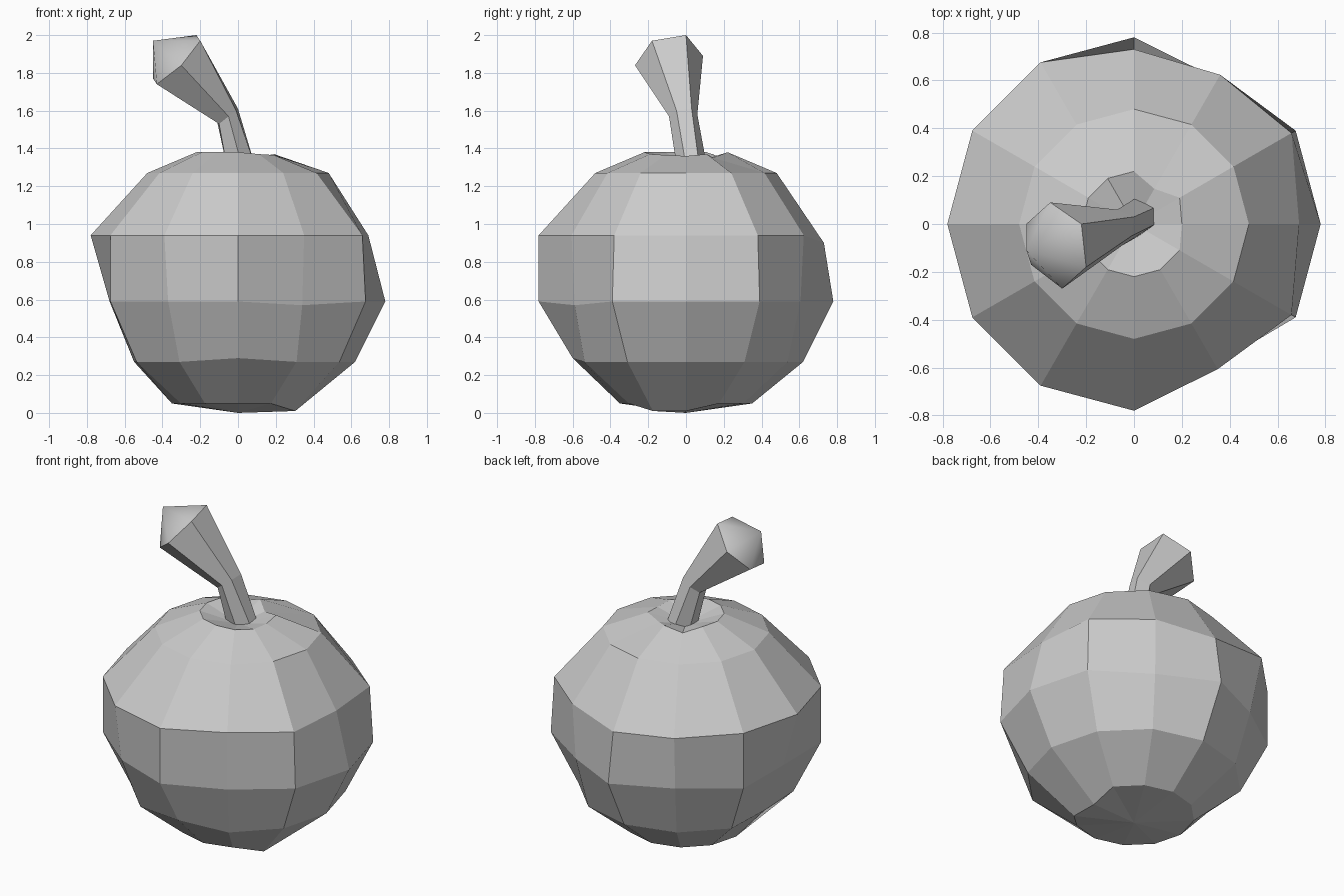
import bpy, bmesh
from math import sin, cos, pi
from mathutils import Vector

if "Cube" in bpy.data.objects:
    bpy.data.objects.remove(bpy.data.objects["Cube"])

N = 12


def ring(r, z, r_over={}, z_over={}):
    """Twelve-sided ring; single corners may be overridden to look hand carved."""
    pts = []
    for k in range(N):
        a = 2 * pi * k / N
        rr = r_over.get(k, r)
        pts.append(Vector((rr * cos(a), rr * sin(a), z_over.get(k, z))))
    return pts


def loft(name, rings, start=None, end=None, smooth_end=False):
    """Skin a stack of rings and close each end with a fan to one point."""
    bm = bmesh.new()
    rows = [[bm.verts.new(p) for p in r] for r in rings]
    n = len(rows[0])
    for a, b in zip(rows, rows[1:]):
        for i in range(n):
            j = (i + 1) % n
            bm.faces.new((a[i], a[j], b[j], b[i]))
    for row, tip in ((rows[0], start), (rows[-1], end)):
        if tip is None:
            continue
        c = bm.verts.new(tip)
        for i in range(n):
            f = bm.faces.new((row[i], row[(i + 1) % n], c))
            f.smooth = smooth_end and tip is end
    bmesh.ops.recalc_face_normals(bm, faces=bm.faces)
    me = bpy.data.meshes.new(name)
    bm.to_mesh(me)
    bm.free()
    ob = bpy.data.objects.new(name, me)
    bpy.context.collection.objects.link(ob)
    return ob


# Fruit body, bottom to top, with the stem hollow as the last fan
body = [
    ring(0.35, 0.05, {0: 0.30}, {0: 0.01, 11: 0.01}),
    ring(0.62, 0.27, {6: 0.55, 9: 0.60}, {9: 0.29}),
    ring(0.78, 0.59, {2: 0.70, 4: 0.71, 6: 0.68, 8: 0.74, 10: 0.68}, {10: 0.57}),
    ring(0.78, 0.94, {0: 0.69, 1: 0.76, 2: 0.72, 3: 0.73, 10: 0.70, 11: 0.76}, {3: 0.90}),
    ring(0.48, 1.27),
    ring(0.22, 1.38, {0: 0.20, 2: 0.17}, {1: 1.37, 2: 1.35, 0: 1.36, 4: 1.35, 11: 1.365, 10: 1.37}),
]
loft("apple_body", body, start=(0, 0, 0), end=(0, 0, 1.31))

# Six-sided bent stem, flaring to a slanted rounded cap
stem = [
    [(.09, .07, 1.31), (.09, 0, 1.31), (.02, -.05, 1.31),
     (-.06, -.03, 1.31), (-.06, .05, 1.31), (.01, .11, 1.31)],
    [(0, .03, 1.61), (-.01, -.05, 1.60), (-.05, -.09, 1.57),
     (-.10, -.06, 1.53), (-.11, .02, 1.54), (-.07, .06, 1.58)],
    [(-.22, 0, 2.0), (-.20, -.18, 1.97), (-.30, -.27, 1.84),
     (-.43, -.17, 1.74), (-.45, 0, 1.77), (-.35, .09, 1.89)],
]
loft("stem", stem, start=(.015, .03, 1.30), end=(-.45, -.11, 1.97), smooth_end=True)
